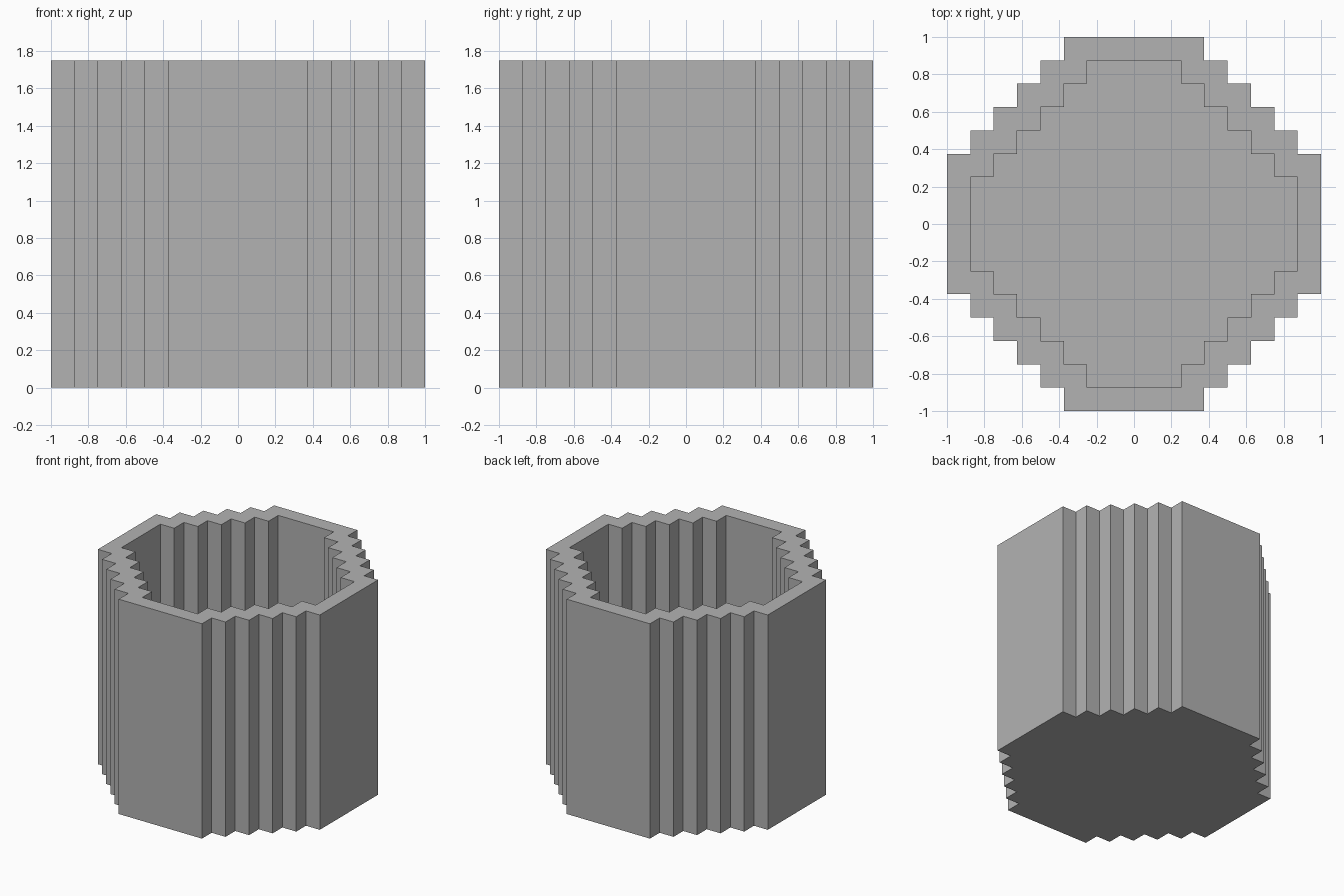
import bpy
import bmesh

STEP = 0.125      # one stair step, also the wall and floor thickness
HEIGHT = 1.75

cube = bpy.data.objects.get("Cube")
if cube:
    bpy.data.objects.remove(cube, do_unlink=True)

# Single grey for the whole vessel
grey = bpy.data.materials.new("plain grey")
grey.use_nodes = True
colour = (0.448, 0.448, 0.448, 1)
grey.diffuse_color = colour
grey.node_tree.nodes["Principled BSDF"].inputs["Base Color"].default_value = colour


def stepped_outline(reach, flat):
    """Closed stair-stepped ring: flat sides at +-reach, half-width flat."""
    corner = []
    x, y = reach, flat
    while x > flat:
        corner += [(x, y), (x - STEP, y)]
        x, y = x - STEP, y + STEP
    corner.append((x, y))
    ring = []
    for _ in range(4):
        ring += corner
        corner = [(-py, px) for px, py in corner]
    return ring


bm = bmesh.new()


def add_ring(outline, z):
    return [bm.verts.new((x, y, z)) for x, y in outline]


def bridge(lower, upper):
    n = len(lower)
    for i in range(n):
        j = (i + 1) % n
        bm.faces.new((lower[i], lower[j], upper[j], upper[i]))


outer = stepped_outline(1, 3 * STEP)
inner = stepped_outline(1 - STEP, 2 * STEP)

# Outer wall and underside
base = add_ring(outer, 0)
rim_out = add_ring(outer, HEIGHT)
bridge(base, rim_out)
bm.faces.new(base[::-1])

# Flat rim, inner wall and floor
rim_in = add_ring(inner, HEIGHT)
floor = add_ring(inner, STEP)
bridge(rim_out, rim_in)
bridge(rim_in, floor)
bm.faces.new(floor)
bmesh.ops.recalc_face_normals(bm, faces=bm.faces[:])

mesh = bpy.data.meshes.new("stepped_vessel")
bm.to_mesh(mesh)
bm.free()
mesh.materials.append(grey)
vessel = bpy.data.objects.new("stepped_vessel", mesh)
bpy.context.collection.objects.link(vessel)
